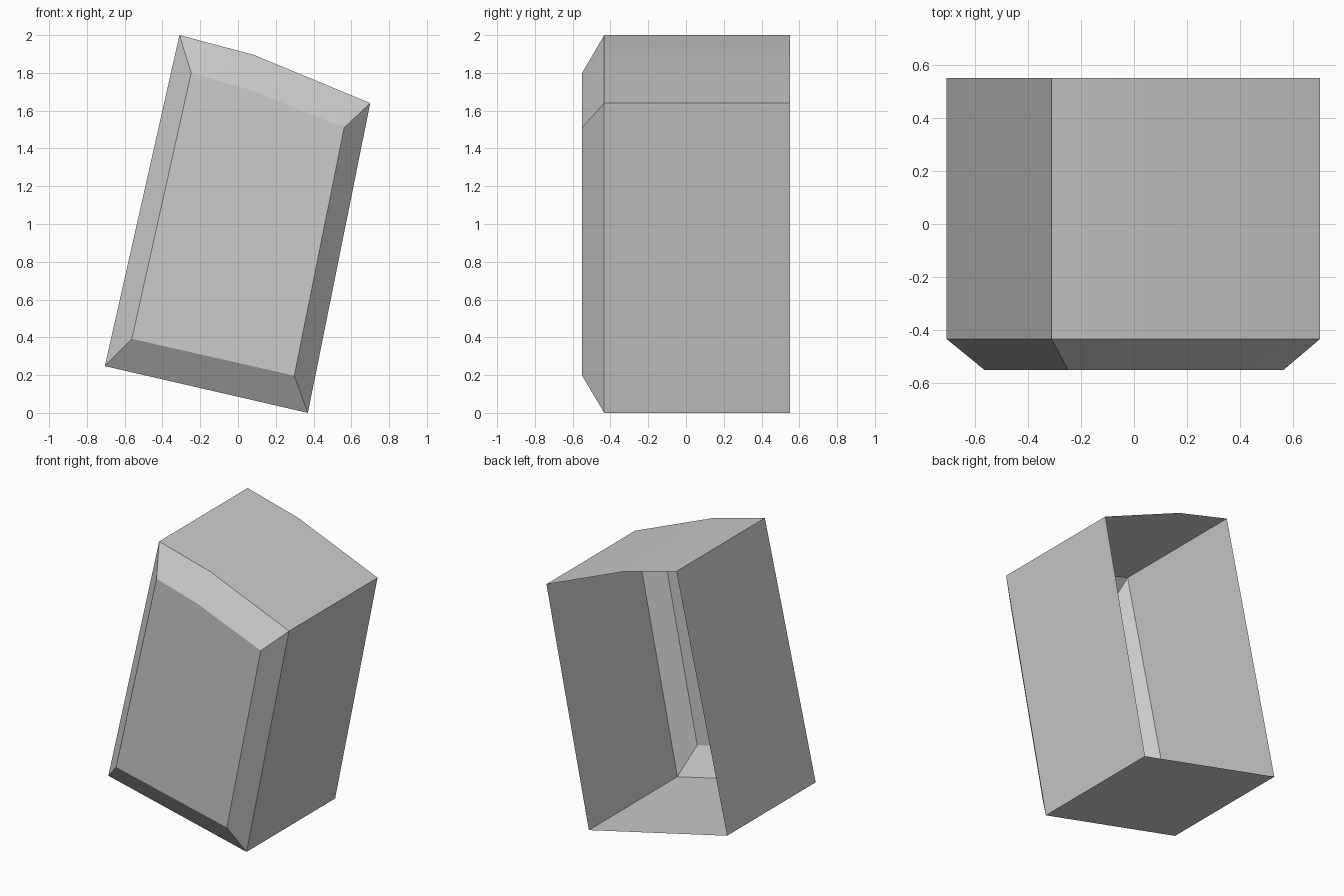
import bpy, bmesh

if "Cube" in bpy.data.objects:
    bpy.data.objects.remove(bpy.data.objects["Cube"])

# Tilted five-sided outline (x, z): rim and the smaller front panel
RIM = [(-0.705, 0.248), (0.37, 0.0), (0.70, 1.64), (0.085, 1.895), (-0.31, 2.0)]
PANEL = [(-0.562, 0.392), (0.298, 0.197), (0.562, 1.51), (0.07, 1.708), (-0.248, 1.80)]
BACK, SHOULDER, FRONT = 0.55, -0.433, -0.55

grey = bpy.data.materials.new("light_grey")
grey.diffuse_color = (0.6, 0.6, 0.6, 1)
grey.use_nodes = True
grey.node_tree.nodes["Principled BSDF"].inputs["Base Color"].default_value = grey.diffuse_color

# Open-backed shell: straight walls, sloped border, flat front panel
bm = bmesh.new()
loops = [[bm.verts.new((x, y, z)) for x, z in outline]
         for outline, y in ((RIM, BACK), (RIM, SHOULDER), (PANEL, FRONT))]
for a, b in zip(loops, loops[1:]):
    for i in range(len(a)):
        j = (i + 1) % len(a)
        bm.faces.new((a[i], b[i], b[j], a[j]))
bm.faces.new(loops[-1])
bmesh.ops.recalc_face_normals(bm, faces=bm.faces)
panel = max(bm.faces, key=lambda f: len(f.verts))
panel.normal_update()
if panel.normal.y > 0:
    bmesh.ops.reverse_faces(bm, faces=bm.faces)

mesh = bpy.data.meshes.new("open_back_shell")
bm.to_mesh(mesh)
bm.free()
mesh.materials.append(grey)
shell = bpy.data.objects.new("open_back_shell", mesh)
bpy.context.collection.objects.link(shell)

# Soft bend across the top, crisp edges elsewhere
bpy.context.view_layer.objects.active = shell
shell.select_set(True)
bpy.ops.object.shade_smooth_by_angle(angle=0.35)
